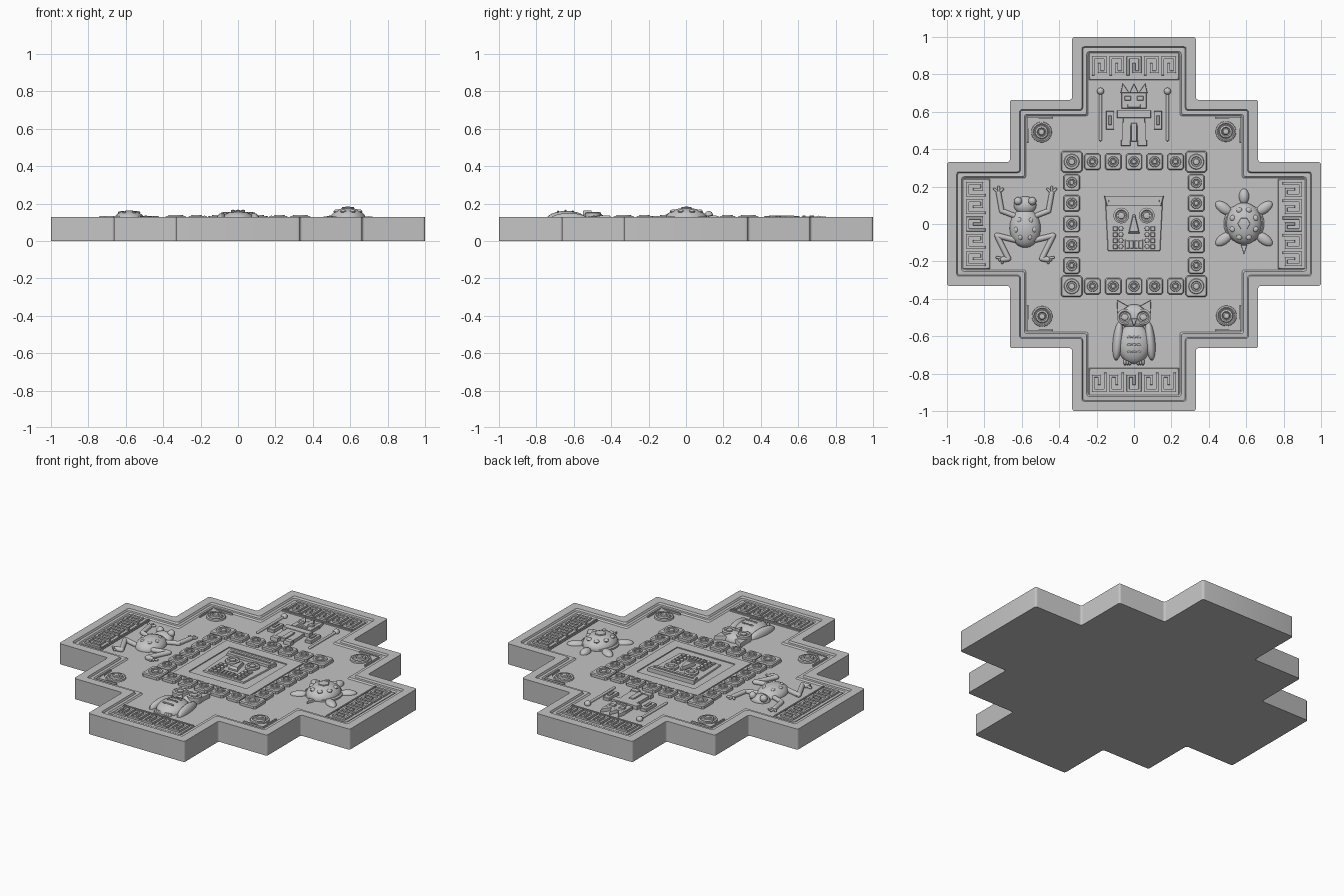
import bpy, bmesh, math
from mathutils import Matrix, Vector

if "Cube" in bpy.data.objects:
    bpy.data.objects.remove(bpy.data.objects["Cube"])

FLOOR, RIM = 0.111, 0.128
stone = bpy.data.materials.new("grey_stone")
stone.diffuse_color = (0.55, 0.55, 0.55, 1)
stone.use_nodes = True
stone.node_tree.nodes["Principled BSDF"].inputs["Base Color"].default_value = stone.diffuse_color


class Part:
    """Collects simple relief shapes into one named mesh."""
    def __init__(self, name):
        self.name, self.bm, self.m = name, bmesh.new(), Matrix()

    def skin(self, loops):
        rows = [[self.bm.verts.new(self.m @ Vector(p)) for p in lp] for lp in loops]
        n = len(rows[0])
        for a, b in zip(rows, rows[1:]):
            for i in range(n):
                j = (i + 1) % n
                self.bm.faces.new((a[i], a[j], b[j], b[i]))
        self.bm.faces.new(rows[0][::-1])
        self.bm.faces.new(rows[-1])

    def prism(self, pts, z1, z0=FLOOR - 0.005, edge=0.004):
        cx = sum(p[0] for p in pts) / len(pts)
        cy = sum(p[1] for p in pts) / len(pts)
        r = max(math.hypot(x - cx, y - cy) for x, y in pts)
        k = 1 - edge / r
        top = [(cx + (x - cx) * k, cy + (y - cy) * k, z1) for x, y in pts]
        self.skin([[(x, y, z0) for x, y in pts],
                   [(x, y, max(z0, z1 - edge)) for x, y in pts], top])

    def box(self, x, y, w, h, z1, z0=FLOOR - 0.005, edge=0.003):
        self.prism([(x - w / 2, y - h / 2), (x + w / 2, y - h / 2),
                    (x + w / 2, y + h / 2), (x - w / 2, y + h / 2)], z1, z0, edge)

    def lathe(self, x, y, profile, n=24):
        self.skin([[(x + r * math.cos(t * math.tau / n), y + r * math.sin(t * math.tau / n), z)
                    for t in range(n)] for r, z in profile])

    def blob(self, x, y, rx, ry, rz, z=FLOOR, angle=0.0, n=24):
        m = (self.m @ Matrix.Translation((x, y, z)) @ Matrix.Rotation(angle, 4, 'Z')
             @ Matrix.Diagonal((rx, ry, rz, 1)))
        bmesh.ops.create_uvsphere(self.bm, u_segments=n, v_segments=n // 2, radius=1, matrix=m)

    def limb(self, pts, r, z=FLOOR + 0.008):
        for p, q in zip(pts, pts[1:]):
            p, q = Vector((*p, z)), Vector((*q, z))
            rot = (q - p).to_track_quat('Z', 'Y').to_matrix().to_4x4()
            bmesh.ops.create_cone(self.bm, cap_ends=True, segments=12, radius1=r, radius2=r,
                                  depth=(q - p).length,
                                  matrix=self.m @ Matrix.Translation((p + q) / 2) @ rot)
        for p in pts:
            self.blob(*p, r, r, r, z, n=12)

    def bars(self, pts, w, z1, z0):
        """Axis-aligned flat strip along a path."""
        for (ax, ay), (bx, by) in zip(pts, pts[1:]):
            self.box((ax + bx) / 2, (ay + by) / 2, abs(ax - bx) + w, abs(ay - by) + w, z1, z0)

    def eye(self, x, y, r, z):
        self.lathe(x, y, [(r, FLOOR - .004), (r, z), (r * .75, z + .004), (r * .6, z - .002),
                          (r * .45, z - .002), (r * .4, z + .003), (r * .15, z + .005)], 20)

    def done(self):
        me = bpy.data.meshes.new(self.name)
        bmesh.ops.recalc_face_normals(self.bm, faces=self.bm.faces)
        self.bm.to_mesh(me)
        self.bm.free()
        me.materials.append(stone)
        ob = bpy.data.objects.new(self.name, me)
        bpy.context.collection.objects.link(ob)
        bpy.ops.object.select_all(action='DESELECT')
        ob.select_set(True)
        bpy.context.view_layer.objects.active = ob
        bpy.ops.object.shade_smooth_by_angle(angle=math.radians(35))


def cross_outline(d, z, r=0.014):
    """Stepped cross inset by d, with slightly rounded corners."""
    a, b, c = .331 - d, .664 - d, 1 - d
    quad = [(c, a), (b, a), (b, b), (a, b), (a, c)]
    pts = []
    for k in range(4):
        for x, y in quad:
            for _ in range(k):
                x, y = -y, x
            pts.append(Vector((x, y)))
    out = []
    for i, p in enumerate(pts):
        s = p + (pts[i - 1] - p).normalized() * r
        e = p + (pts[(i + 1) % 20] - p).normalized() * r
        for t in (0, .33, .67, 1):
            q = s * (1 - t) ** 2 + p * 2 * t * (1 - t) + e * t * t
            out.append((q.x, q.y, z))
    return out


# Slab with a raised rim and a stepped pocket
p = Part("cross_slab")
p.skin([cross_outline(d, z) for d, z in ((0, 0), (0, RIM), (.052, RIM), (.057, .117),
                                        (.078, .119), (.086, FLOOR))])
p.done()

# Key-pattern bands at the four arm ends
p = Part("key_pattern_bands")
for k in range(4):
    p.m = Matrix.Rotation(k * math.pi / 2, 4, 'Z')
    p.box(0, .843, .48, .145, .116)
    for i in range(5):
        x, s = (i - 2) * .093, .032
        p.bars([(x - s, .845 - s * 1.4), (x - s, .845 + s * 1.4), (x + s, .845 + s * 1.4),
                (x + s, .845 - s), (x, .845 - s), (x, .845 + s * .3)], .014, .127, .112)
    p.bars([(-.235, .78), (.235, .78)], .008, .122, .112)
p.done()

# Square border of ornamented tiles
p = Part("border_tiles")
for i in range(-3, 4):
    for j in range(-3, 4):
        if max(abs(i), abs(j)) < 3:
            continue
        x, y = i * .111, j * .111
        corner = abs(i) == abs(j)
        w, r = (.114, .043) if corner else (.088, .03)
        c = .01
        h = w / 2
        p.prism([(x + sx * (h - u), y + sy * (h - v)) for sx, sy, u, v in
                 ((-1, -1, c, 0), (1, -1, c, 0), (1, -1, 0, c), (1, 1, 0, c), (1, 1, c, 0),
                  (-1, 1, c, 0), (-1, 1, 0, c), (-1, -1, 0, c))], .133, edge=.006)
        p.lathe(x, y, [(r, .131), (r * .9, .138), (r * .65, .138), (r * .58, .1335),
                       (r * .42, .1335), (r * .35, .138), (r * .1, .139)], 16)
p.done()

# Flat square surround of the mask
p = Part("centre_frame")
for k in range(4):
    p.m = Matrix.Rotation(k * math.pi / 2, 4, 'Z')
    p.prism([(-.265, .265), (-.2, .2), (.2, .2), (.265, .265)], .117, edge=0)
p.done()

# Central mask
p = Part("mask")
p.prism([(-.14, -.145), (.14, -.145), (.155, .15), (-.155, .15)], .119)
p.prism([(-.145, .095), (.145, .095), (.16, .15), (-.16, .15)], .134)
p.bars([(-.13, .123), (.13, .123)], .012, .138, .13)
p.prism([(-.03, -.05), (.03, -.05), (.006, .05), (-.006, .05)], .14, edge=.012)
for s in (-1, 1):
    p.eye(s * .068, .045, .042, .13)
    for i in range(4):
        p.lathe(s * .07, -.025 - i * .032, [(.014, .115), (.012, .128), (.004, .131)], 10)
        p.box(s * .1, -.025 - i * .032, .022, .024, .128)
p.box(0, -.11, .095, .055, .124)
for i in range(4):
    p.box((i - 1.5) * .022, -.11, .016, .042, .131)
p.done()

# Round bosses and corner brackets in the four inner corners
p = Part("corner_bosses")
for k in range(4):
    p.m = Matrix.Rotation(k * math.pi / 2, 4, 'Z')
    p.lathe(.491, .494, [(.056, .105), (.054, .12), (.046, .124), (.04, .119), (.036, .119),
                         (.033, .129), (.024, .131), (.019, .125), (.014, .133), (.003, .135)])
    p.prism([(.5, .572), (.572, .5), (.572, .572)], .119)
    p.bars([(.44, .568), (.568, .568), (.568, .44)], .008, .121, .108)
p.done()

# Standing figure with crown and two staffs
p = Part("crowned_figure")
p.box(0, .66, .136, .085, .13)
for x in (-.048, 0, .048):
    p.prism([(x - .024, .7), (x + .024, .7), (x * 1.25, .752)], .13)
for s in (-1, 1):
    p.box(s * .033, .672, .036, .024, .137)
    p.box(s * .128, .555, .042, .1, .13)
    p.box(s * .128, .555, .014, .05, .136)
    p.box(s * .04, .495, .044, .1, .13)
    p.box(s * .045, .434, .05, .032, .134)
    p.limb([(s * .179, .45), (s * .179, .7)], .008, .117)
    p.blob(s * .179, .71, .019, .019, .018, .117, n=16)
p.box(0, .632, .07, .016, .137)
p.box(0, .588, .18, .04, .133)
p.box(0, .55, .12, .05, .13)
p.box(0, .49, .03, .1, .135)
p.done()

# Owl
p = Part("owl")
p.blob(0, -.64, .088, .108, .05)
p.blob(0, -.495, .088, .065, .042)
for s in (-1, 1):
    p.prism([(s * .092, -.405), (s * .03, -.44), (s * .088, -.48)], .136)
    p.eye(s * .049, -.497, .043, .15)
    p.blob(s * .086, -.625, .027, .105, .038, angle=s * .1)
    for i in (-1, 0, 1):
        p.blob(s * .035 + i * .013, -.738, .009, .018, .016, n=12)
p.prism([(-.016, -.505), (0, -.55), (.016, -.505)], .164)
for y, z in ((-.605, .158), (-.645, .161), (-.685, .156)):
    for x in (-.026, .0, .026):
        p.blob(x, y, .014, .006, .006, z, n=10)
p.done()

# Frog
p = Part("frog")
p.m = Matrix.Translation((-.582, 0, 0))
p.blob(0, -.022, .083, .105, .052)
p.blob(0, .1, .06, .048, .036)
for s in (-1, 1):
    p.blob(s * .038, .122, .022, .022, .022, .138, n=16)
    p.limb([(s * .06, .045), (s * .125, .07), (s * .142, .165)], .014)
    p.limb([(s * .055, -.085), (s * .15, -.062), (s * .09, -.185), (s * .12, -.19)], .015)
    for i in (-1, 0, 1):
        p.limb([(s * .142, .165), (s * .142 + i * .022, .197 - abs(i) * .01)], .007)
        p.limb([(s * .115, -.185), (s * .137 + i * .014, -.193 + s * i * .014)], .007)
    for x, y in ((.03, .02), (.048, -.03), (.025, -.07)):
        p.blob(s * x, y, .012, .015, .008, .151, n=12)
p.done()

# Turtle
p = Part("turtle")
p.m = Matrix.Translation((.588, .002, 0))
p.lathe(0, 0, [(.108, .105), (.108, .12), (.1, .126), (.09, .126)], 32)
p.blob(0, 0, .095, .112, .06, .117, n=32)
p.blob(0, .145, .027, .042, .026)
p.prism([(-.016, -.115), (0, -.165), (.016, -.115)], .125)
for s in (-1, 1):
    p.blob(s * .108, .083, .028, .052, .021, angle=s * -.95)
    p.blob(s * .108, -.083, .028, .052, .021, angle=s * .95 + math.pi)
p.lathe(0, 0, [(.036, .165), (.032, .18), (.01, .183)], 6)
for i in range(8):
    t = i * math.pi / 4 + math.pi / 8
    p.blob(.066 * math.cos(t), .078 * math.sin(t), .016, .016, .01, .158, n=12)
p.done()
